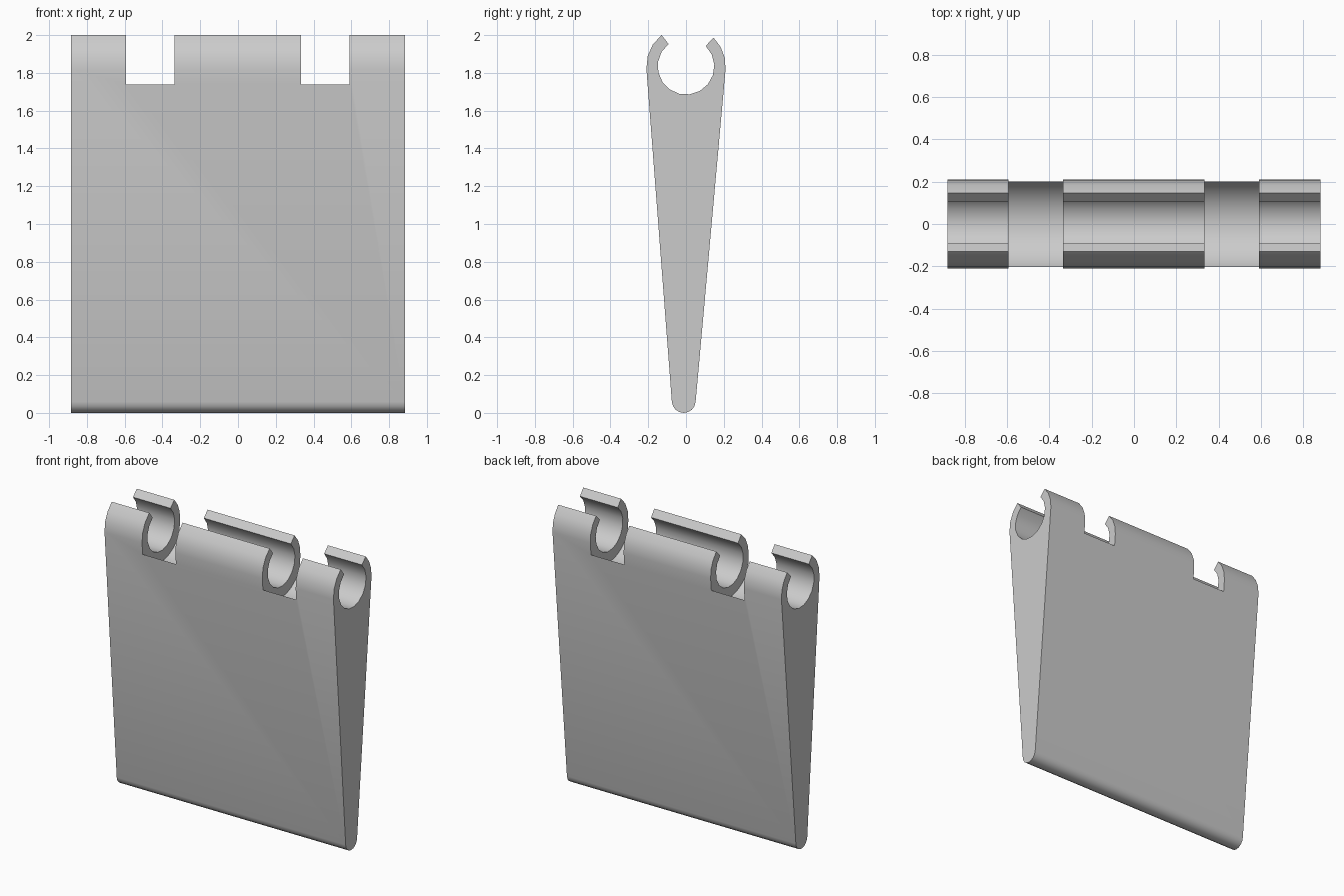
import bpy
import bmesh
from math import sin, cos, radians
from mathutils import Matrix

HALF_WIDTH = 0.883
BORE_Z = 1.835      # height of the clip axis
OUTER, INNER = 0.21, 0.15
TIP_Y, TIP_R = -0.012, 0.063

cube = bpy.data.objects.get("Cube")
if cube:
    bpy.data.objects.remove(cube, do_unlink=True)

grey = bpy.data.materials.new("light grey")
grey.use_nodes = True
colour = (0.6, 0.6, 0.6, 1)
grey.diffuse_color = colour
grey.node_tree.nodes["Principled BSDF"].inputs["Base Color"].default_value = colour


def arc(y, z, r, start, end, steps):
    angles = [radians(start + (end - start) * i / steps) for i in range(steps + 1)]
    return [(y + r * cos(a), z + r * sin(a)) for a in angles]


def new_object(name, bm):
    bmesh.ops.recalc_face_normals(bm, faces=bm.faces)
    mesh = bpy.data.meshes.new(name)
    bm.to_mesh(mesh)
    bm.free()
    mesh.materials.append(grey)
    obj = bpy.data.objects.new(name, mesh)
    bpy.context.collection.objects.link(obj)
    return obj


# Tapered panel with an open clip along its top edge
profile = (arc(0, BORE_Z, OUTER, 128, 184, 3)
           + arc(TIP_Y, TIP_R, TIP_R, 184, 356, 8)
           + arc(0, BORE_Z, OUTER, -4, 46, 3)
           + arc(0, BORE_Z, INNER, 46, -232, 13))
bm = bmesh.new()
side = bm.faces.new([bm.verts.new((-HALF_WIDTH, y, z)) for y, z in profile])
sweep = bmesh.ops.extrude_face_region(bm, geom=[side])
bmesh.ops.translate(bm, vec=(2 * HALF_WIDTH, 0, 0),
                    verts=[v for v in sweep["geom"] if isinstance(v, bmesh.types.BMVert)])
panel = new_object("clip_panel", bm)

# Round cutters for the two saddle notches
bm = bmesh.new()
for x in (-0.465, 0.463):
    bmesh.ops.create_cone(bm, cap_ends=True, segments=40, radius1=0.225, radius2=0.225,
                          depth=0.257,
                          matrix=Matrix.Translation((x, 0, BORE_Z)) @ Matrix.Rotation(radians(90), 4, "Y"))
cutter = new_object("notch_cutter", bm)
cutter.hide_render = True

notch = panel.modifiers.new("notches", "BOOLEAN")
notch.operation = "DIFFERENCE"
notch.solver = "EXACT"
notch.object = cutter

bpy.ops.object.select_all(action="DESELECT")
panel.select_set(True)
bpy.context.view_layer.objects.active = panel
bpy.ops.object.modifier_apply(modifier=notch.name)
bpy.data.objects.remove(cutter, do_unlink=True)
bpy.ops.object.shade_smooth_by_angle(angle=radians(30))
